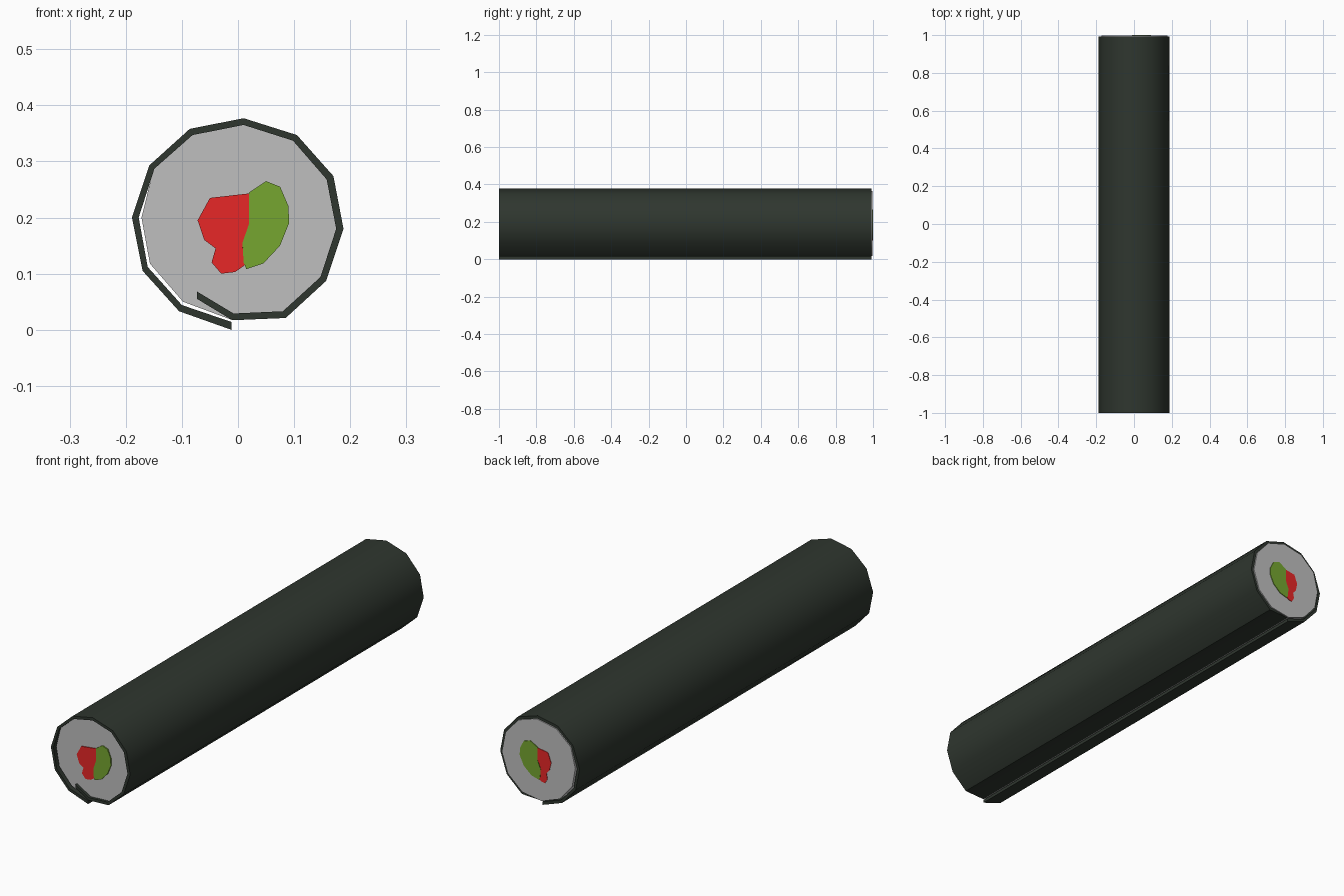
import bpy, bmesh, math


def material(name, rgb):
    m = bpy.data.materials.new(name)
    m.diffuse_color = (*rgb, 1)
    return m


SEAWEED = material("dark seaweed", (0.028, 0.037, 0.028))
RICE = material("rice", (0.52, 0.52, 0.52))
RED = material("red filling", (0.80, 0.02, 0.02))
GREEN = material("green filling", (0.18, 0.38, 0.03))


def prism(name, front, back, y0, y1, mat, ends=True, angle=40):
    """Loft a closed (x, z) outline along y."""
    bm = bmesh.new()
    a = [bm.verts.new((x, y0, z)) for x, z in front]
    b = [bm.verts.new((x, y1, z)) for x, z in back]
    n = len(a)
    for i in range(n):
        j = (i + 1) % n
        bm.faces.new((a[i], a[j], b[j], b[i]))
    if ends:
        bm.faces.new(a)
        bm.faces.new(b)
    else:  # strip outline: quads pairing the outer and inner runs
        for i in range(n // 2 - 1):
            for v in (a, b):
                bm.faces.new((v[i], v[i + 1], v[n - 2 - i], v[n - 1 - i]))
    bmesh.ops.recalc_face_normals(bm, faces=bm.faces)
    me = bpy.data.meshes.new(name)
    bm.to_mesh(me)
    bm.free()
    me.materials.append(mat)
    ob = bpy.data.objects.new(name, me)
    bpy.context.collection.objects.link(ob)
    bpy.ops.object.select_all(action='DESELECT')
    ob.select_set(True)
    bpy.context.view_layer.objects.active = ob
    bpy.ops.object.shade_smooth_by_angle(angle=math.radians(angle))
    return ob


# rolled seaweed sheet with overlapping ends
outer = [(-0.012, 0.0), (-0.105, 0.033), (-0.170, 0.105), (-0.189, 0.200),
         (-0.158, 0.293), (-0.086, 0.358), (0.010, 0.377), (0.105, 0.347),
         (0.170, 0.274), (0.188, 0.180), (0.157, 0.087), (0.085, 0.021),
         (-0.010, 0.017), (-0.073, 0.055)]
inner = [(-0.012, 0.014), (-0.100, 0.044), (-0.161, 0.112), (-0.177, 0.200),
         (-0.149, 0.287), (-0.081, 0.347), (0.010, 0.365), (0.098, 0.337),
         (0.158, 0.268), (0.175, 0.180), (0.147, 0.094), (0.080, 0.033),
         (-0.008, 0.029), (-0.073, 0.068)]
sheet = outer + inner[::-1]
prism("seaweed_sheet", sheet, sheet, -1.0, 0.992, SEAWEED, ends=False)

# rice core, slightly recessed at the front and proud at the back
core = [(-0.012, 0.018), (-0.098, 0.050), (-0.157, 0.118), (-0.172, 0.200)]
core += [(x * 1.01, z) for x, z in inner[4:12]]
prism("rice_core", core, core, -0.988, 0.997, RICE)

# fillings running through the rice, changing width toward the back
red = [(-0.072, 0.195), (-0.050, 0.235), (0.020, 0.243), (0.020, 0.190),
       (0.008, 0.150), (0.012, 0.115), (-0.005, 0.103), (-0.030, 0.100),
       (-0.047, 0.120), (-0.040, 0.145), (-0.060, 0.160)]
green = [(0.020, 0.245), (0.050, 0.265), (0.075, 0.255), (0.090, 0.220),
         (0.091, 0.190), (0.075, 0.150), (0.045, 0.118), (0.015, 0.108),
         (0.010, 0.120), (0.008, 0.155), (0.020, 0.190)]
red_back = [(x * 0.7 - 0.008, z) for x, z in red]
green_back = [(0.095 - (0.095 - x) * 1.2, z) for x, z in green]
prism("red_filling", red, red_back, -0.992, 0.999, RED)
prism("green_filling", green, green_back, -0.993, 1.0, GREEN)
